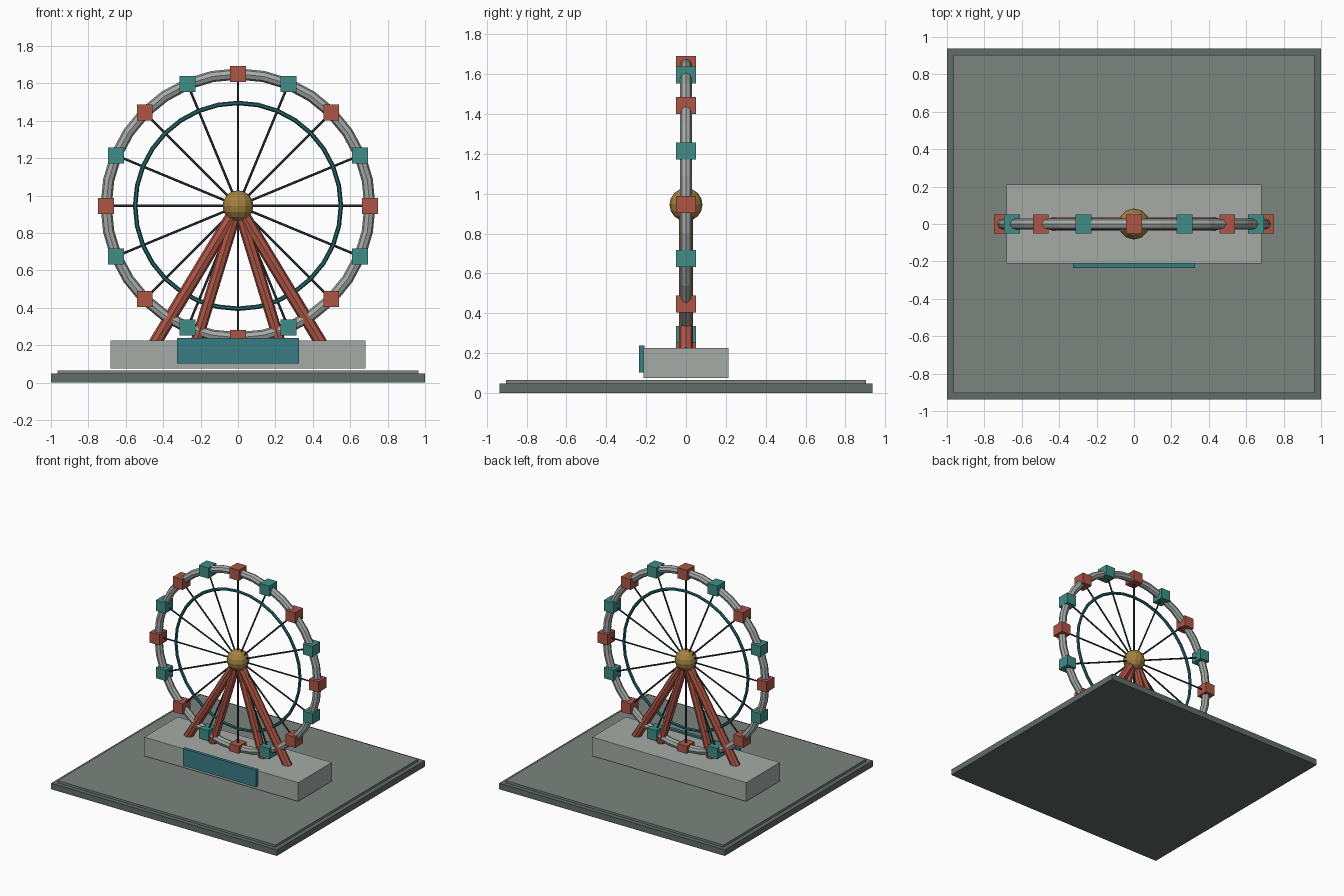
import bpy
from math import sin, cos, pi
from mathutils import Vector

if "Cube" in bpy.data.objects:
    bpy.data.objects.remove(bpy.data.objects["Cube"])

HUB = Vector((0, 0, 0.945))
RADIUS = 0.705
COUNT = 16


def material(name, r, g, b):
    m = bpy.data.materials.new(name)
    m.diffuse_color = (r, g, b, 1)
    m.use_nodes = True
    m.node_tree.nodes["Principled BSDF"].inputs["Base Color"].default_value = m.diffuse_color
    return m


RED = material("red", 0.42, 0.09, 0.06)
TEAL = material("teal", 0.05, 0.27, 0.24)
DEEP_TEAL = material("deep teal", 0.02, 0.13, 0.14)
BLUE_TEAL = material("blue teal", 0.04, 0.20, 0.23)
GOLD = material("gold", 0.36, 0.22, 0.05)
STEEL = material("steel", 0.38, 0.41, 0.39)
DARK = material("dark steel", 0.03, 0.045, 0.05)
STONE = material("stone", 0.12, 0.15, 0.14)
PAVING = material("paving", 0.20, 0.23, 0.21)


def finish(name, mat):
    ob = bpy.context.object
    ob.name = name
    ob.data.materials.append(mat)
    return ob


def box(name, mat, centre, size):
    bpy.ops.mesh.primitive_cube_add(size=1, location=centre)
    ob = finish(name, mat)
    ob.scale = size


def rod(name, mat, a, b, radius, sides):
    a, b = Vector(a), Vector(b)
    d = b - a
    bpy.ops.mesh.primitive_cylinder_add(vertices=sides, radius=radius,
                                        depth=d.length, location=(a + b) / 2)
    ob = finish(name, mat)
    ob.rotation_euler = d.to_track_quat('Z', 'Y').to_euler()


def ring(name, mat, radius, thickness, sides):
    bpy.ops.mesh.primitive_torus_add(major_radius=radius, minor_radius=thickness,
                                     major_segments=32, minor_segments=sides,
                                     location=HUB, rotation=(pi / 2, 0, 0))
    finish(name, mat)


# Ground slabs, boarding platform and front panel
box("ground_slab", STONE, (0, 0, 0.024), (2, 1.875, 0.048))
box("paving", PAVING, (0, 0, 0.056), (1.93, 1.805, 0.018))
box("platform", STEEL, (0, 0, 0.15), (1.365, 0.425, 0.15))
box("front_panel", BLUE_TEAL, (0, -0.222, 0.17), (0.65, 0.026, 0.136))

# Wheel rings and hub
ring("outer_rim", STEEL, RADIUS, 0.03, 8)
ring("inner_ring", DEEP_TEAL, 0.55, 0.012, 6)
bpy.ops.mesh.primitive_uv_sphere_add(segments=12, ring_count=8, radius=0.083, location=HUB)
finish("hub", GOLD)

# Spokes and alternating upright cabins
for i in range(COUNT):
    a = 2 * pi * i / COUNT
    p = HUB + Vector((cos(a), 0, sin(a))) * RADIUS
    rod(f"spoke_{i}", DARK, HUB, p, 0.0065, 6)
    box(f"cabin_{i}", TEAL if i % 2 else RED, p, (0.085, 0.1, 0.085))

# Support legs: wide and narrow pairs
for side, label in ((-1, "left"), (1, "right")):
    rod(f"outer_leg_{label}", RED, HUB, (side * 0.445, 0, 0.21), 0.034, 8)
    rod(f"inner_leg_{label}", RED, HUB, (side * 0.225, 0, 0.21), 0.031, 8)
